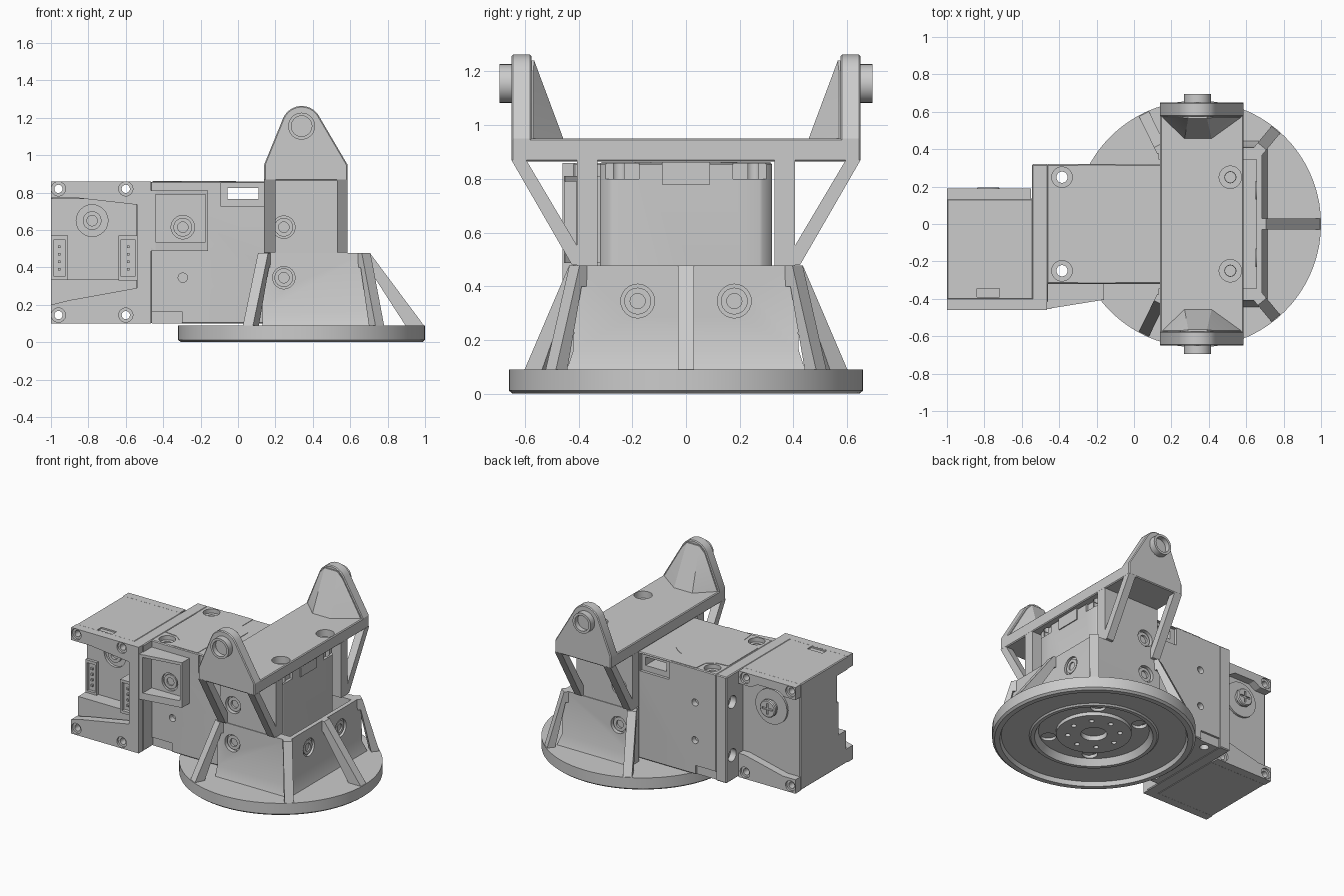
import bpy, bmesh
from math import sin, cos, pi, radians
from mathutils import Matrix

if "Cube" in bpy.data.objects:
    bpy.data.objects.remove(bpy.data.objects["Cube"])

CX = 0.34  # centre of the round base


def finish(name, bm, bevel=0):
    bmesh.ops.recalc_face_normals(bm, faces=bm.faces)
    if bevel:
        sharp = [e for e in bm.edges if len(e.link_faces) == 2 and e.calc_face_angle() > 0.6]
        bmesh.ops.bevel(bm, geom=sharp, offset=bevel, segments=1, affect='EDGES')
    me = bpy.data.meshes.new(name)
    bm.to_mesh(me)
    bm.free()
    ob = bpy.data.objects.new(name, me)
    bpy.context.collection.objects.link(ob)
    return ob


def prism(name, pts, axis, a, b, bevel=0):
    """Extrude a 2D outline along an axis: x takes (y,z), y takes (x,z), z takes (x,y)."""
    i = 'xyz'.index(axis)
    bm = bmesh.new()
    def put(p, d):
        q = list(p)
        q.insert(i, d)
        return bm.verts.new(q)
    lo = [put(p, a) for p in pts]
    hi = [put(p, b) for p in pts]
    bm.faces.new(lo)
    bm.faces.new(hi)
    n = len(pts)
    for k in range(n):
        bm.faces.new((lo[k], lo[(k + 1) % n], hi[(k + 1) % n], hi[k]))
    return finish(name, bm, bevel)


def box(name, x0, x1, y0, y1, z0, z1, bevel=0):
    return prism(name, [(x0, y0), (x1, y0), (x1, y1), (x0, y1)], 'z', z0, z1, bevel)


def cyl(name, u, v, r, axis, a, b, n=32, bevel=0):
    pts = [(u + r * cos(2 * pi * k / n), v + r * sin(2 * pi * k / n)) for k in range(n)]
    return prism(name, pts, axis, a, b, bevel)


def hull(name, pts):
    bm = bmesh.new()
    for p in pts:
        bm.verts.new(p)
    bmesh.ops.convex_hull(bm, input=bm.verts)
    return finish(name, bm)


def cut(ob, *cutters):
    for c in cutters:
        c.hide_render = True
        m = ob.modifiers.new('cut', 'BOOLEAN')
        m.operation, m.solver, m.object = 'DIFFERENCE', 'EXACT', c
        bpy.context.view_layer.objects.active = ob
        bpy.ops.object.modifier_apply(modifier=m.name)
        bpy.data.objects.remove(c)


def hole(u, v, r, axis, a, b):
    return cyl('hole_cutter', u, v, r, axis, a, b, 24)


def screw(name, u, v, axis, a, b):
    head = cyl(name, u, v, 0.05, axis, a, b, 24)
    cut(head, hole(u, v, 0.028, axis, b - (b - a) * 0.5, b + (b - a)))


# Round base, turned from a profile with its stepped underside
profile = [(0, .075), (.085, .075), (.085, .04), (.245, .04), (.245, .065), (.36, .065), (.385, .02),
           (.41, .02), (.42, .03), (.60, .03), (.61, 0), (.645, 0), (.66, .012), (.66, .09), (0, .09)]
bm = bmesh.new()
vs = [bm.verts.new((r, 0, z)) for r, z in profile]
es = [bm.edges.new(p) for p in zip(vs, vs[1:])]
bmesh.ops.spin(bm, geom=vs + es, axis=(0, 0, 1), cent=(0, 0, 0), steps=72, angle=2 * pi)
bmesh.ops.remove_doubles(bm, verts=bm.verts, dist=1e-4)
bmesh.ops.translate(bm, verts=bm.verts, vec=(CX, 0, 0))
base = finish('round_base', bm)
for sx in (-1, 1):
    for sy in (-1, 1):
        cut(base, hole(CX + sx * .175, sy * .25, .05, 'z', -.1, .2))
for k in range(8):
    t = k * pi / 4
    cut(base, hole(CX + .17 * cos(t), .17 * sin(t), .017, 'z', -.1, .06))

# Collar round the lower actuator, flared at the foot, open on the left
bm = bmesh.new()
rings = [[bm.verts.new(p) for p in ((.13, -y, z), (x, -y, z), (x, y, z), (.13, y, z))]
         for x, y, z in ((.715, .445, .085), (.69, .42, .16), (.685, .41, .477))]
bm.faces.new(rings[0])
bm.faces.new(rings[-1])
for lo, hi in zip(rings, rings[1:]):
    for k in range(4):
        bm.faces.new((lo[k], lo[(k + 1) % 4], hi[(k + 1) % 4], hi[k]))
collar = finish('collar', bm)
cut(collar, box('collar_cutter', 0, .655, -.345, .345, .088, .6))
for s in (-1, 1):
    cut(collar, hole(s * .18, .345, .063, 'x', .67, .9), hole(.245, .345, .06, 'y', s * .385, s * .6))
    screw('collar_end_screw', s * .18, .345, 'x', .65, .68)
    screw('collar_side_screw', .245, .345, 'y', s * .37, s * .4)

# Sloping ribs from collar to base rim
for deg, rt in ((0, .345), (50.3, .52), (-50.3, .52), (116, .45), (-116, .45)):
    w = (.66 - rt) * .25 + .01
    rib = prism('collar_rib', [(rt - .02, .477), (rt + .02, .477), (.655, .088), (.645 - w, .088),
                               (rt + .01, .40), (rt - .02, .40)], 'y', -.03, .03)
    rib.data.transform(Matrix.Translation((CX, 0, 0)) @ Matrix.Rotation(radians(deg), 4, 'Z'))

# Lower actuator body
low = prism('lower_actuator', [(-.465, -.32), (.515, -.32), (.555, -.28), (.555, .28), (.515, .32), (-.465, .32)],
            'z', .1, .86, .006)
cut(low, box('slot_cutter', -.055, .11, -.5, .5, .765, .825))
for s in (-1, 1):
    cut(low, box('recess_cutter', -.09, .14, s * .3, s * .4, .725, .85),
        box('foot_notch', -.5, -.3, s * .305, s * .4, 0, .165),
        box('corner_notch', .535, .7, s * .175, s * .4, .80, .9),
        hole(-.385, s * .25, .055, 'z', .83, 1), hole(-.385, s * .25, .03, 'z', 0, 1),
        hole(.515, s * .25, .028, 'z', 0, 1),
        hole(-.295, .345, .025, 'y', s * .28, s * .4), hole(-.295, .615, .025, 'y', s * .28, s * .4))
lid = [(-.455, .17), (-.36, .18), (-.31, .22), (-.30, .315), (-.1, .315), (-.1, .19), (-.06, .17), (-.01, .13)]
prism('lower_actuator_lid', lid + [(x, -y) for x, y in reversed(lid)], 'z', .85, .863)
box('end_latch', .54, .562, -.09, .09, .78, .862)

# Top yoke plate
plate = box('yoke_plate', .14, .585, -.65, .65, .865, .95, .006)
for s in (-1, 1):
    cut(plate, hole(.515, s * .25, .06, 'z', .90, 1), hole(.515, s * .25, .03, 'z', .8, 1))

arc = [(CX + .108 * cos(radians(a)), 1.155 + .108 * sin(radians(a))) for a in range(25, 156, 10)]
for s in (-1, 1):
    # Ear, its gusset and pivot pin
    prism('yoke_ear', [(.14, .87), (.585, .87), (.585, .95)] + arc + [(.14, .95)], 'y', s * .575, s * .65, .006)
    hull('ear_gusset', [(x, s * y, z) for x, y, z in (
        (.15, .60, .945), (.575, .60, .945), (.15, .57, .945), (.575, .57, .945), (.27, .455, .945),
        (.415, .455, .945), (.29, .565, 1.24), (.39, .565, 1.24), (.29, .60, 1.24), (.39, .60, 1.24),
        (.25, .57, 1.195), (.43, .57, 1.195))])
    pin = cyl('pivot_pin', CX, 1.155, .072, 'y', s * .64, s * .695)
    cut(pin, hole(CX, 1.155, .055, 'y', s * .66, s * .8))
    # Yoke leg and diagonal braces
    leg = box('yoke_leg', .14, .585, *sorted((s * .33, s * .405)), .477, .87)
    cut(leg, hole(.245, .615, .06, 'y', s * .375, s * .5))
    screw('leg_screw', .245, .615, 'y', s * .36, s * .39)
    for x0, x1 in ((.14, .2), (.53, .585)):
        prism('yoke_brace', [(s * y, z) for y, z in
                             ((.65, .87), (.425, .48), (.395, .48), (.395, .55), (.405, .55), (.595, .87))],
              'x', x0, x1)

# Mounting plate joining the two actuators
mount = box('mount_plate', -.545, -.46, -.42, .32, .1, .86, .006)
for z in (.28, .66):
    cut(mount, hole(.255, z, .045, 'x', -.6, -.50))

# Side tray bolted to the lower actuator
tray = prism('side_tray', [(-.47, -.455), (-.16, -.405), (-.16, -.315), (-.47, -.315)], 'z', .487, .81)
cut(tray, box('tray_cutter', -.455, -.175, -.5, -.35, .535, .79), hole(-.295, .615, .063, 'y', -.4, -.335))
screw('tray_screw', -.295, .615, 'y', -.325, -.345)
prism('tray_web', [(-.54, .57), (-.44, .487), (-.44, .81), (-.54, .81)], 'y', -.455, -.33)

# Left actuator body, front recessed behind its frame
left = box('left_actuator', -1, -.54, -.405, .135, .1, .86, .006)
cut(left, box('mark_cutter', -.84, -.72, -.39, -.345, .85, .9),
    box('front_recess', -1.1, -.545, -.5, -.28, .335, .765),
    box('front_step', -1.1, -.545, -.5, -.38, .20, .34), hole(-.78, .65, .085, 'y', -.5, -.26))
bosses = [(x, z) for x in (-.96, -.6) for z in (.145, .82)]

# Open-sided frames on its front and back
front = prism('front_frame', [(-1, .1), (-.465, .1), (-.465, .86), (-1, .86), (-1, .77), (-.85, .77),
                              (-.54, .735), (-.54, .29), (-.9, .225), (-1, .2)], 'y', -.46, -.40)
back = prism('back_frame', [(-1, .1), (-.55, .1), (-.55, .27), (-.6, .27), (-.9, .2), (-1, .2)], 'y', .13, .19)
top = prism('back_top_frame', [(-1, .86), (-.55, .86), (-.55, .77), (-.65, .77), (-.7, .8), (-.86, .8),
                               (-.91, .77), (-1, .77)], 'y', .13, .19)
for x, z in bosses:
    for ob in (left, front, back, top):
        if (ob is back and z > .5) or (ob is top and z < .5):
            continue
        cut(ob, hole(x, z, .022, 'y', -.6, .3))
        if ob is not left:
            s = -1 if ob is front else 1
            cut(ob, hole(x, z, .038, 'y', s * (.445 if s < 0 else .175), s * .6))

# Cable sockets with pins, the left one set back
for x0, x1, y in ((-1, -.91, -.30), (-.64, -.535, -.42)):
    sock = box('cable_socket', x0, x1, y, -.27, .33, .57)
    cut(sock, box('socket_cutter', x0 + .015, x1 - .015, -.5, y + .025, .35, .55))
    for k in range(4):
        z = .39 + k * .04
        box('socket_pin', (x0 + x1) / 2 - .007, (x0 + x1) / 2 + .007, y + .005, y + .03, z - .007, z + .007)

# Output horn at the back and bearing screw at the front
cyl('output_horn', -.78, .65, .125, 'y', .12, .15)
cyl('horn_hub', -.78, .65, .05, 'y', .14, .175)
cross = cyl('horn_screw', -.78, .65, .062, 'y', .165, .195, 24, .006)
cut(cross, box('cross_cutter', -.82, -.74, .185, .3, .643, .657),
    box('cross_cutter', -.787, -.773, .185, .3, .61, .69))
screw('bearing_screw', -.78, .65, 'y', -.25, -.285)

# Smooth only the round surfaces
bpy.ops.object.select_all(action='DESELECT')
for ob in bpy.context.scene.objects:
    ob.select_set(True)
bpy.context.view_layer.objects.active = base
bpy.ops.object.shade_smooth_by_angle(angle=radians(25))
